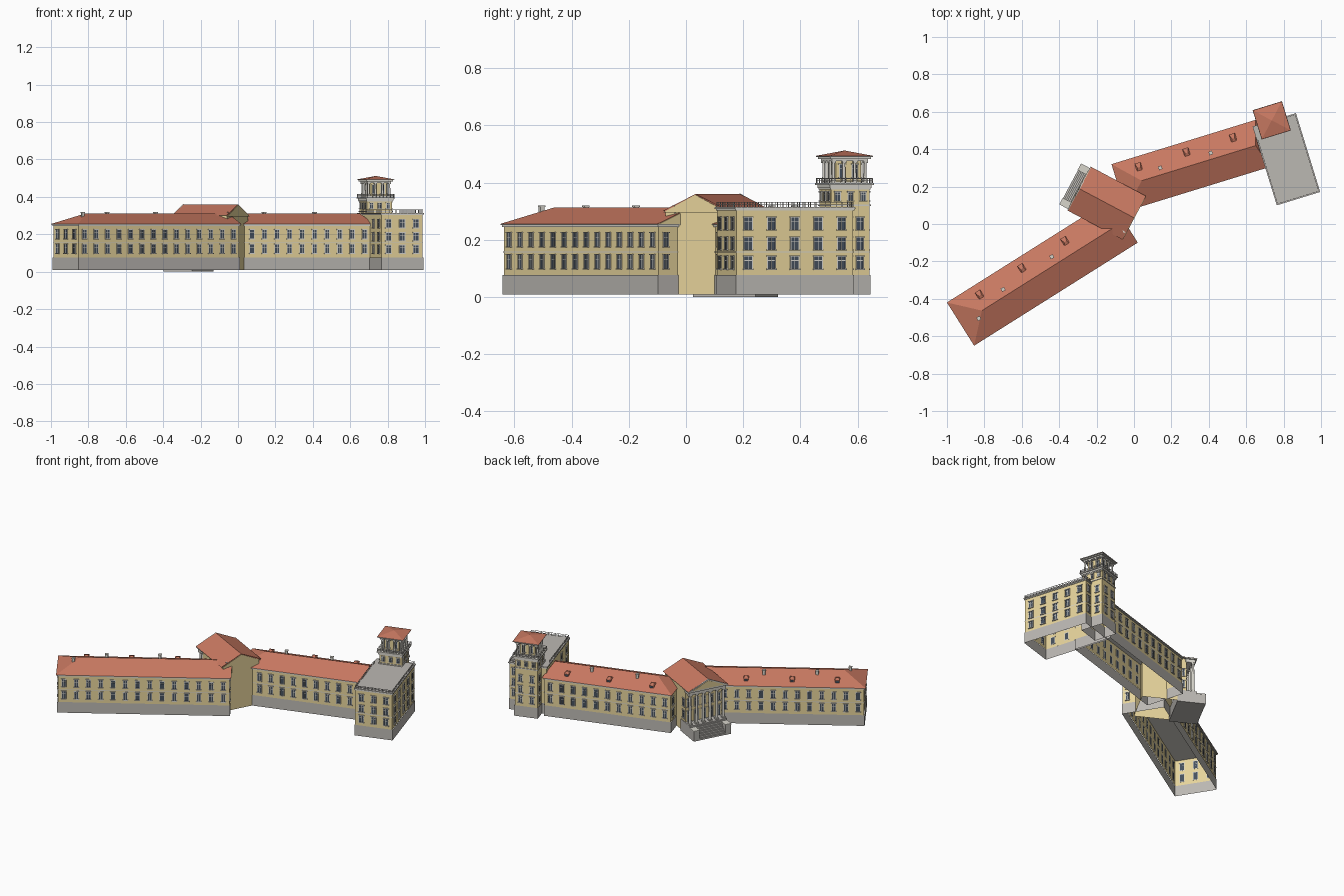
import bpy, bmesh
from math import radians
from mathutils import Matrix, Vector

if "Cube" in bpy.data.objects:
    bpy.data.objects.remove(bpy.data.objects["Cube"])

YEL, RED, STONE = (.80, .66, .33, 1), (.58, .19, .12, 1), (.50, .48, .45, 1)
PALE, GLASS = (.68, .66, .60, 1), (.06, .08, .11, 1)
parts, mats = {}, {}


def part(name, col):
    if name not in parts:
        parts[name] = (bmesh.new(), col)
    return parts[name][0]


def box(bm, M, x0, x1, y0, y1, z0, z1, shell=False):
    v = [bm.verts.new(M @ Vector((x, y, z))) for z in (z0, z1)
         for x, y in ((x0, y0), (x1, y0), (x1, y1), (x0, y1))]
    for i in range(4):
        j = (i + 1) % 4
        bm.faces.new((v[i], v[j], v[j + 4], v[i + 4]))
    if not shell:
        bm.faces.new(v[3::-1])
        bm.faces.new(v[4:])


def hip(bm, M, x0, x1, y0, y1, z0, z1, h0, h1):
    ym = (y0 + y1) / 2
    pts = [(x0, y0, z0), (x1, y0, z0), (x1, y1, z0), (x0, y1, z0),
           (x0 + h0, ym, z1), (x1 - h1, ym, z1)]
    v = [bm.verts.new(M @ Vector(p)) for p in pts]
    for f in ((0, 1, 5, 4), (1, 2, 5), (2, 3, 4, 5), (3, 0, 4), (3, 2, 1, 0)):
        bm.faces.new([v[i] for i in f])


def column(bm, M, x, y, z0, z1, r):
    bmesh.ops.create_cone(bm, cap_ends=True, segments=12, radius1=r, radius2=r * .85,
                          depth=z1 - z0, matrix=M @ Matrix.Translation((x, y, (z0 + z1) / 2)))
    for a, b in ((z0, z0 + .008), (z1 - .008, z1)):
        box(bm, M, x - r * 1.3, x + r * 1.3, y - r * 1.3, y + r * 1.3, a, b)


def wall_frame(M, p0, p1):
    # local x runs along the wall, -y points outward
    d = (Vector(p1) - Vector(p0)).normalized()
    return M @ Matrix(((d.x, -d.y, 0, p0[0]), (d.y, d.x, 0, p0[1]), (0, 0, 1, 0), (0, 0, 0, 1)))


def windows(name, M, p0, p1, n, rows, w, h):
    F = wall_frame(M, p0, p1)
    L = (Vector(p1) - Vector(p0)).length
    g, f = part(name + "_window_panes", GLASS), part(name + "_window_frames", PALE)
    for i in range(n):
        x = L * (i + .5) / n
        for z in rows:
            a, b, c, d = x - w / 2, x + w / 2, z - h / 2, z + h / 2
            box(g, F, a, b, -.0015, .001, c, d)
            for s in (a - .003, b):
                box(f, F, s, s + .003, -.004, .001, c, d)
            box(f, F, a - .005, b + .005, -.006, .001, d, d + .004)
            box(f, F, a - .005, b + .005, -.007, .001, c - .004, c)
            box(f, F, x - .001, x + .001, -.0025, .001, c, d)
            box(f, F, a, b, -.0025, .001, z + h * .15, z + h * .15 + .002)


def body(name, M, x0, x1, y0, y1, top, over):
    # open-bottomed walls, stone base, string course, cornice
    box(part(name + "_walls", YEL), M, x0, x1, y0, y1, .075, top, True)
    e = .003
    box(part(name + "_base", STONE), M, x0 - e, x1 + e, y0 - e, y1 + e, .008, .077, True)
    for z0, z1, o in ((.155, .159, .002), (top - .010, top - .004, over * .5), (top - .004, top, over)):
        box(part(name + "_cornice", PALE), M, x0 - o, x1 + o, y0 - o, y1 + o, z0, z1, z0 < .2)


def dormer(M, x, y, s):
    box(part("dormers", RED), M, x - .013, x + .013, min(y, y + s * .03), max(y, y + s * .03), .265, .285)
    yo = y + s * .03
    box(part("dormer_panes", GLASS), M, x - .009, x + .009, yo - .001, yo + .001, .268, .282)
    hip(part("dormers", RED), M, x - .016, x + .016, y - .02, y + .032, .285, .293, .008, .008)


R = lambda deg: Matrix.Rotation(radians(deg), 4, 'Z')
A, B, C = R(32.2), R(17.1), R(152)     # left wing, right wing, pavilion
rows2, rows3 = (.123, .2), (.12, .187, .257)

# left wing
x0, x1, y0, y1 = -1.06, -.046, -.085, .168
body("left_wing", A, x0, x1, y0, y1, .255, .009)
hip(part("left_wing_roof", RED), A, -1.07, -.038, -.095, .178, .255, .312, .135, 0)
hip(part("left_wing_gable", YEL), A, -.04, -.036, -.09, .173, .255, .31, 0, 0)
windows("left_wing", A, (x0, y0), (x1, y0), 14, rows2, .022, .047)
windows("left_wing", A, (-.20, y1), (x0, y1), 12, rows2, .022, .047)
windows("left_wing", A, (x0, y1), (x0, y0), 3, rows2, .026, .047)
windows("left_wing", A, (x1, y0), (x1, y0 + .06), 1, rows2, .018, .047)

# right wing
x0, x1, y0, y1 = -.011, .77, .088, .331
body("right_wing", B, x0, x1, y0, y1, .255, .009)
hip(part("right_wing_roof", RED), B, -.021, .785, .078, .341, .255, .312, .128, .04)
windows("right_wing", B, (.07, y0), (x1, y0), 10, rows2, .022, .047)
windows("right_wing", B, (x1, y1), (x0, y1), 11, rows2, .022, .047)
windows("right_wing", B, (x0, y1), (x0, y1 - .08), 1, rows2, .022, .047)

# dormers and chimneys
for x in (-.90, -.633, -.361):
    dormer(A, x, .11, 1)
for x in (.114, .381, .642):
    dormer(B, x, .275, 1)
ch = part("chimneys", PALE)
for x, y in ((-.83, -.505), (-.7, -.35), (-.44, -.175), (-.05, -.035), (.14, .30), (.41, .38)):
    box(ch, Matrix.Translation((x, y, 0)) @ R(25), -.008, .008, -.008, .008, .27, .317)
    box(ch, Matrix.Translation((x, y, 0)) @ R(25), -.01, .01, -.01, .01, .315, .32)

# end block with flat roof and railing
x0, x1, y0, y1 = .766, .995, -.122, .305
body("end_block", B, x0, x1, y0, y1, .312, .007)
box(part("flat_roof", STONE), B, x0 - .006, x1 + .006, y0 - .006, y1 + .006, .310, .315)
windows("end_block", B, (x0, y0), (x1, y0), 3, rows3, .027, .042)
windows("end_block", B, (x1, y0), (x1, y1), 5, rows3, .027, .042)
windows("end_block", B, (x0, .07), (x0, y0), 2, rows3, .024, .042)
windows("end_block", B, (x1, y1), (.94, y1), 1, rows3, .022, .042)
rail = part("roof_railing", STONE)
for p, q in (((x0, y0), (x1, y0)), ((x1, y0), (x1, y1)), ((x1, y1), (.94, y1)), ((x0, .24), (x0, y0))):
    F = wall_frame(B, p, q)
    L = (Vector(q) - Vector(p)).length
    for z in (.322, .331):
        box(rail, F, 0, L, -.001, .001, z - .001, z + .001)
    n = max(2, round(L / .02))
    for i in range(n + 1):
        box(rail, F, L * i / n - .001, L * i / n + .001, -.001, .001, .314, .332)

# tower shaft, lantern with columns and pyramid roof
T = B @ Matrix.Translation((.867, .313, 0))
s = .07
body("tower", T, -s, s, -s, s, .385, .006)
sides = [(-s, -s), (s, -s), (s, s), (-s, s)]
for i in range(4):
    p, q = sides[i], sides[(i + 1) % 4]
    if i >= 2:
        windows("tower", T, p, q, 2, rows3, .022, .042)
    elif i == 1:
        windows("tower", T, (s, 0), q, 1, rows3, .022, .042)
    windows("tower", T, p, q, 3, (.352,), .016, .028)
tr = part("tower_trim", PALE)
for h, a, b in ((.074, .318, .324), (.076, .385, .391), (.082, .391, .398), (.066, .398, .404),
                (.066, .475, .483), (.074, .483, .489), (.080, .489, .493)):
    box(tr, T, -h, h, -h, h, a, b)
c = .046
box(part("lantern_core", YEL), T, -c, c, -c, c, .404, .476)
for k in range(4):
    Q = T @ R(90 * k)
    windows("lantern", Q, (-c, -c), (c, -c), 2, (.44,), .018, .045)
    for x in (-.058, -.02, .02):
        column(part("lantern_columns", PALE), Q, x, -.058, .404, .476, .0055)
    # gallery railing
    for z in (.405, .413):
        box(rail, Q, -.079, .079, -.080, -.078, z, z + .002)
    for i in range(9):
        x = -.079 + i * .0195
        box(rail, Q, x - .001, x + .001, -.080, -.078, .398, .415)
hip(part("tower_roof", RED), T, -.081, .081, -.081, .081, .493, .512, .0805, .0805)

# central pavilion
box(part("pavilion_walls", YEL), C, .018, .285, -.148, .090, .008, .30, True)
hip(part("pavilion_roof", RED), C, .016, .345, -.162, .103, .300, .36, 0, 0)
hip(part("pavilion_back_gable", YEL), C, .013, .018, -.158, .099, .295, .357, 0, 0)
# portico pediment and entablature
en = part("portico_entablature", PALE)
hip(en, C, .343, .349, -.162, .103, .298, .361, 0, 0)
hip(part("pediment_face", YEL), C, .348, .351, -.135, .076, .304, .352, 0, 0)
box(en, C, .28, .338, -.152, .093, .272, .292)
box(en, C, .27, .347, -.160, .101, .292, .300)
# columns
for i in range(6):
    column(part("portico_columns", PALE), C, .326, -.140 + i * .0442, .078, .272, .0085)
windows("pavilion", C, (.285, -.148), (.285, .09), 5, (.2,), .024, .05)
windows("pavilion", C, (.285, -.148), (.285, .09), 5, (.113,), .024, .068)
windows("pavilion", C, (.24, -.148), (.285, -.148), 1, rows2, .022, .047)
windows("pavilion", C, (.285, .09), (.24, .09), 1, rows2, .022, .047)
# podium, steps and side blocks
st = part("portico_steps", STONE)
box(st, C, .23, .348, -.152, .094, 0, .078)
for i in range(6):
    box(st, C, .34, .400 - i * .009, -.115, .058, i * .0115, (i + 1) * .0115)
for a in (-.152, .056):
    box(st, C, .34, .401, a, a + .038, 0, .062)
    box(part("step_side_caps", PALE), C, .345, .402, a - .001, a + .039, .062, .068)

# turn the collected meshes into objects
for name, (bm, col) in parts.items():
    bmesh.ops.recalc_face_normals(bm, faces=bm.faces)
    me = bpy.data.meshes.new(name)
    bm.to_mesh(me)
    bm.free()
    if col not in mats:
        mats[col] = bpy.data.materials.new("paint")
        mats[col].diffuse_color = col
    me.materials.append(mats[col])
    bpy.context.collection.objects.link(bpy.data.objects.new(name, me))

for m in bpy.data.materials:
    if m.users and not m.is_grease_pencil:
        m.use_nodes = True
        m.node_tree.nodes["Principled BSDF"].inputs["Base Color"].default_value = m.diffuse_color
